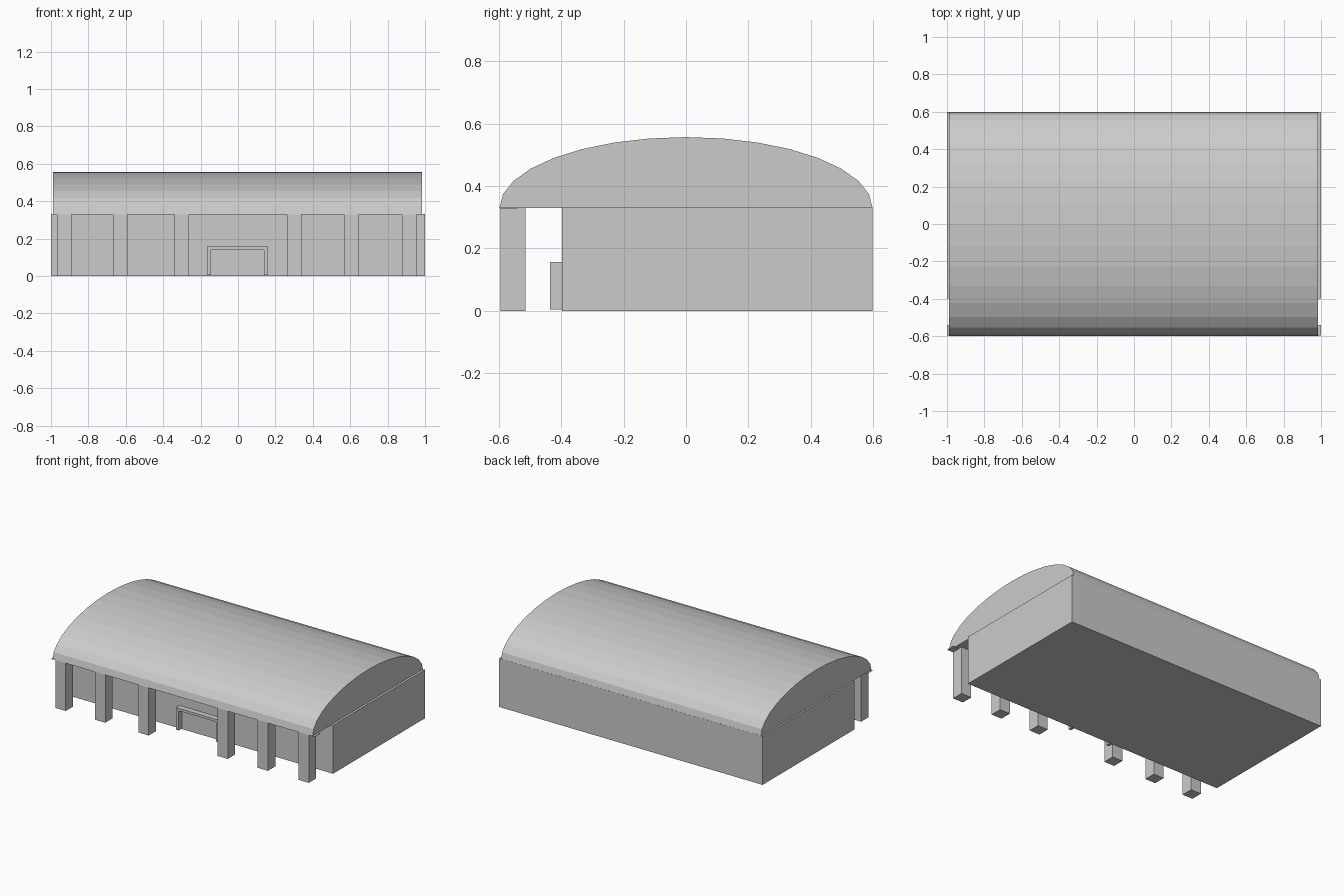
import bpy, math

if "Cube" in bpy.data.objects:
    bpy.data.objects.remove(bpy.data.objects["Cube"])


def mesh_object(name, verts, faces):
    me = bpy.data.meshes.new(name)
    me.from_pydata(verts, [], faces)
    ob = bpy.data.objects.new(name, me)
    bpy.context.collection.objects.link(ob)
    return ob


def box(name, x0, x1, y0, y1, z0, z1):
    verts = [(x, y, z) for x in (x0, x1) for y in (y0, y1) for z in (z0, z1)]
    faces = [(0, 1, 3, 2), (4, 6, 7, 5), (0, 4, 5, 1),
             (2, 3, 7, 6), (0, 2, 6, 4), (1, 5, 7, 3)]
    return mesh_object(name, verts, faces)


def extrude(name, profile, axis, a, b):
    # profile is a counter-clockwise loop seen from the positive side of the axis
    n = len(profile)
    if axis == 'X':
        verts = [(t, p, q) for t in (a, b) for p, q in profile]
    else:
        verts = [(p, t, q) for t in (b, a) for p, q in profile]
    faces = [tuple(reversed(range(n))), tuple(range(n, 2 * n))]
    faces += [(i, (i + 1) % n, n + (i + 1) % n, n + i) for i in range(n)]
    return mesh_object(name, verts, faces)


# main hall
box("hall_walls", -1, 1, -0.398, 0.598, 0, 0.333)

# barrel vault roof, 16-sided half ellipse
SEG = 16
arc = [(0.598 * math.cos(math.pi * i / SEG), 0.33 + 0.227 * math.sin(math.pi * i / SEG))
       for i in range(SEG + 1)]
extrude("vault_roof", arc, 'X', -0.988, 0.985)

# thin beam along the front eave
box("eave_beam", -1, 1, -0.596, -0.54, 0.328, 0.332)

# porch columns
for i, x in enumerate((-0.93, -0.63, -0.30, 0.30, 0.605, 0.915)):
    box(f"porch_column_{i + 1}", x - 0.039, x + 0.039, -0.595, -0.515, 0, 0.33)

# door surround, open in the middle
surround = [(-0.165, 0.005), (-0.145, 0.005), (-0.145, 0.14), (0.14, 0.14),
            (0.14, 0.005), (0.16, 0.005), (0.16, 0.157), (-0.165, 0.157)]
extrude("door_surround", surround, 'Y', -0.436, -0.398)
